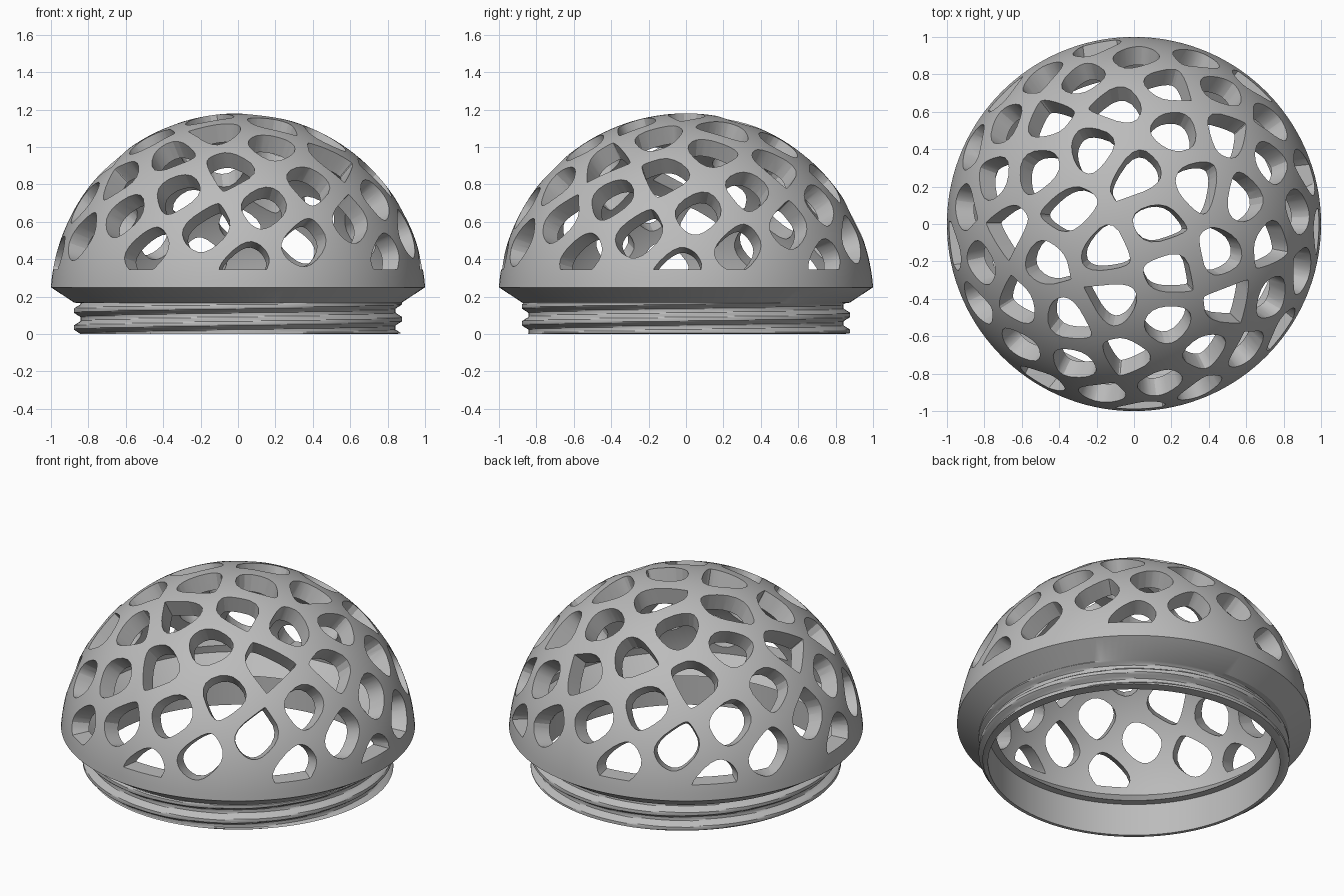
import bpy, bmesh, math
from mathutils import Vector

if "Cube" in bpy.data.objects:
    bpy.data.objects.remove(bpy.data.objects["Cube"])

SEGMENTS = 144
CENTRE_Z, OUTER_R, INNER_R = 0.177, 1.003, 0.9
RIM_Z, NECK_TOP, PITCH = 0.345, 0.165, 0.09
HOLES, SEEDS, STEP = 56, 80, 0.0152
HALF_STRUT = 0.042

grey = bpy.data.materials.new("mid grey")
grey.use_nodes = True
colour = (0.5, 0.5, 0.5, 1)
grey.diffuse_color = colour
grey.node_tree.nodes["Principled BSDF"].inputs["Base Color"].default_value = colour


def make_object(name, bm):
    bmesh.ops.recalc_face_normals(bm, faces=bm.faces)
    mesh = bpy.data.meshes.new(name)
    bm.to_mesh(mesh)
    bm.free()
    mesh.materials.append(grey)
    obj = bpy.data.objects.new(name, mesh)
    bpy.context.collection.objects.link(obj)
    return obj


def dome_arc(radius, low_z, steps):
    """Profile points of a spherical cap, from its rim to just below the pole."""
    start = math.asin((low_z - CENTRE_Z) / radius)
    for i in range(steps):
        a = start + (math.pi / 2 - start) * i / steps
        yield radius * math.cos(a), CENTRE_Z + radius * math.sin(a), False


def thread_height(angle, z):
    """Helical ridge that rises one pitch per turn."""
    phase = ((z - 0.08) / PITCH - angle / math.tau) % 1
    ridge = abs(phase - 0.5) * 2
    return 0.036 * min(1, max(0, (ridge - 0.25) / 0.5))


# Dome shell and threaded neck, revolved as one closed profile
profile = list(dome_arc(INNER_R, 0.3, 32))[::-1]
profile += [(0.78, 0.2, False), (0.825, 0.2, False), (0.825, 0, False), (0.845, 0, False)]
rows = 26
profile += [(0.842, 0.005 + (NECK_TOP - 0.005) * i / rows, True) for i in range(rows + 1)]
profile += [(0.875, NECK_TOP + 0.003, False)]
profile += list(dome_arc(OUTER_R, 0.25, 36))

bm = bmesh.new()
rings = []
for r, z, threaded in profile:
    ring = []
    for s in range(SEGMENTS):
        a = math.tau * s / SEGMENTS
        rr = r + (thread_height(a, z) if threaded else 0)
        ring.append(bm.verts.new((rr * math.cos(a), rr * math.sin(a), z)))
    rings.append(ring)
for low, high in zip(rings, rings[1:]):
    for s in range(SEGMENTS):
        t = (s + 1) % SEGMENTS
        bm.faces.new((low[s], low[t], high[t], high[s]))
for ring, radius in ((rings[0], INNER_R), (rings[-1], OUTER_R)):
    pole = bm.verts.new((0, 0, CENTRE_Z + radius))
    for s in range(SEGMENTS):
        bm.faces.new((ring[s], ring[(s + 1) % SEGMENTS], pole))
dome = make_object("perforated_dome", bm)


def spiral_direction(n):
    """Evenly spread directions in a golden-angle spiral from the pole."""
    c = 1 - (n + 0.5) * STEP
    s = math.sqrt(1 - c * c)
    a = -n * math.pi * (3 - math.sqrt(5))
    return Vector((s * math.cos(a), s * math.sin(a), c))


def clip(poly, normal, offset):
    out = []
    for p, q in zip(poly, poly[1:] + poly[:1]):
        dp, dq = p.dot(normal) - offset, q.dot(normal) - offset
        if dp >= 0:
            out.append(p)
        if dp * dq < 0:
            out.append(p.lerp(q, dp / (dp - dq)))
    return out


def round_corners(poly):
    out = []
    for p, q in zip(poly, poly[1:] + poly[:1]):
        out += [p.lerp(q, 0.25), p.lerp(q, 0.75)]
    return out


# Cutter: one tapered plug per cell, flat at the rim
seeds = [spiral_direction(n) for n in range(SEEDS)]
bm = bmesh.new()
for d in seeds[:HOLES]:
    u = d.orthogonal().normalized()
    v = d.cross(u)
    cell = [d + (u * a + v * b) * 0.5 for a, b in ((-1, -1), (1, -1), (1, 1), (-1, 1))]
    for e in seeds:
        if e is not d and d.dot(e) > 0.6:
            cell = clip(cell, (d - e).normalized(), HALF_STRUT)
    for _ in range(2):
        cell = round_corners(cell)
    loops = []
    for scale in (0.8, 1.1):
        loops.append([bm.verts.new(p * scale + Vector((0, 0, CENTRE_Z))) for p in cell])
    inner, outer = loops
    bm.faces.new(inner[::-1])
    bm.faces.new(outer)
    for i in range(len(cell)):
        j = (i + 1) % len(cell)
        bm.faces.new((inner[i], inner[j], outer[j], outer[i]))
bmesh.ops.bisect_plane(bm, geom=bm.verts[:] + bm.edges[:] + bm.faces[:],
                       plane_co=(0, 0, RIM_Z), plane_no=(0, 0, 1), clear_inner=True)
bmesh.ops.holes_fill(bm, edges=[e for e in bm.edges if e.is_boundary])
cutter = make_object("hole_cutter", bm)
cutter.hide_render = True

# Cut the holes and shade
cut = dome.modifiers.new("holes", "BOOLEAN")
cut.operation = "DIFFERENCE"
cut.solver = "EXACT"
cut.object = cutter
bpy.ops.object.select_all(action="DESELECT")
bpy.context.view_layer.objects.active = dome
dome.select_set(True)
bpy.ops.object.modifier_apply(modifier=cut.name)
bpy.data.objects.remove(cutter)
bpy.ops.object.shade_smooth_by_angle(angle=math.radians(25))
